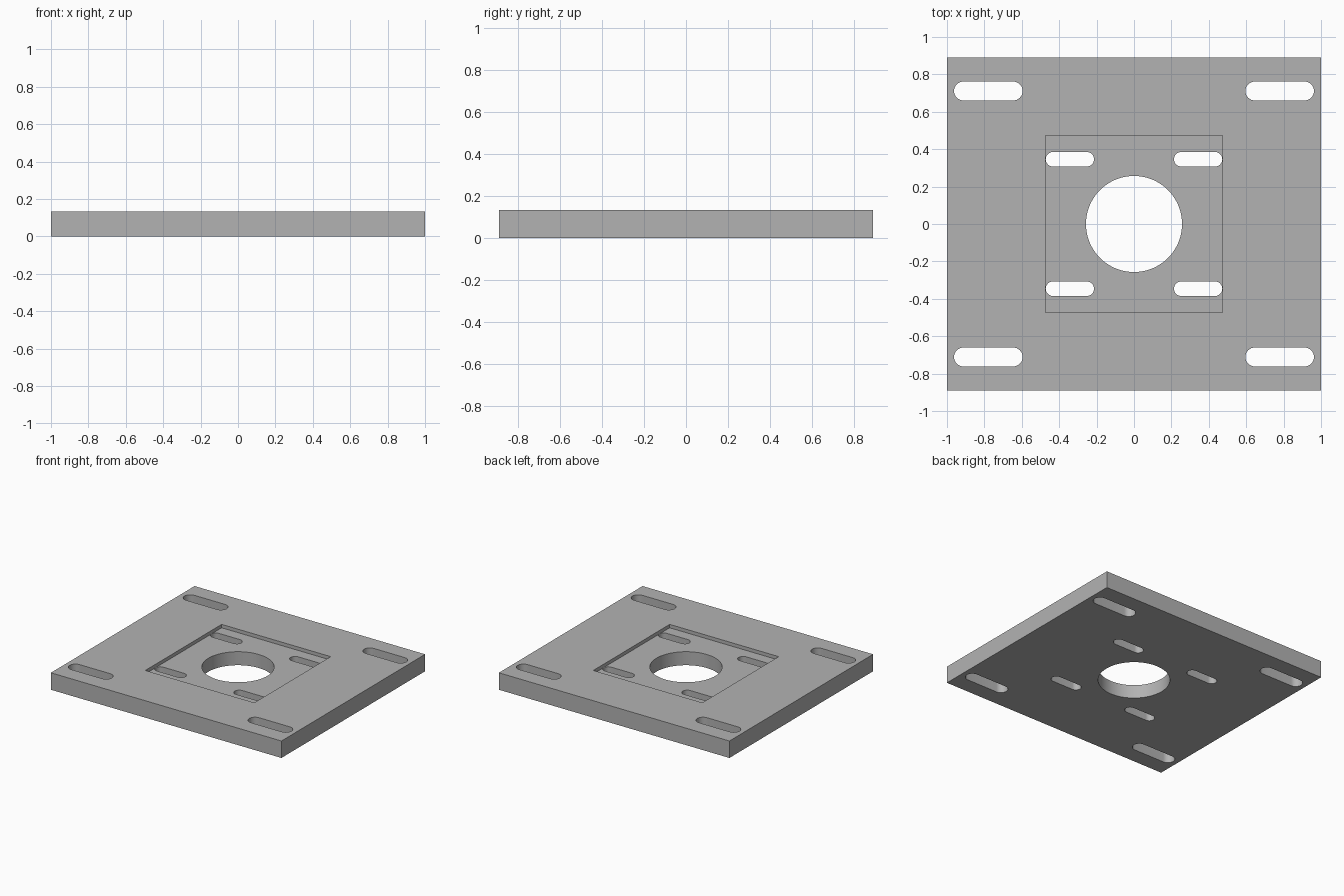
import bpy, bmesh
from math import pi, cos, sin, radians

cube = bpy.data.objects.get("Cube")
if cube:
    bpy.data.objects.remove(cube, do_unlink=True)

THICK = 0.133
POCKET_FLOOR = THICK - 0.027

grey = bpy.data.materials.new("plate grey")
grey.use_nodes = True
colour = (0.45, 0.45, 0.45, 1)
grey.diffuse_color = colour
grey.node_tree.nodes["Principled BSDF"].inputs["Base Color"].default_value = colour


def prism(name, outline, z0, z1):
    """Extrude a flat outline from z0 up to z1."""
    bm = bmesh.new()
    base = bm.faces.new([bm.verts.new((x, y, z0)) for x, y in outline])
    out = bmesh.ops.extrude_face_region(bm, geom=[base])
    top = [v for v in out["geom"] if isinstance(v, bmesh.types.BMVert)]
    bmesh.ops.translate(bm, vec=(0, 0, z1 - z0), verts=top)
    bmesh.ops.recalc_face_normals(bm, faces=bm.faces)
    mesh = bpy.data.meshes.new(name)
    bm.to_mesh(mesh)
    bm.free()
    mesh.materials.append(grey)
    obj = bpy.data.objects.new(name, mesh)
    bpy.context.collection.objects.link(obj)
    return obj


def rectangle(hx, hy):
    return [(-hx, -hy), (hx, -hy), (hx, hy), (-hx, hy)]


def slot(cx, cy, length, width, n=16):
    """Outline with round ends, long along x; a circle if length equals width."""
    r, d = width / 2, (length - width) / 2
    pts = []
    for side in (1, -1):
        start = -pi / 2 if side == 1 else pi / 2
        steps = n + 1 if d > 0 else n
        pts += [(cx + side * d + r * cos(start + pi * i / n),
                 cy + r * sin(start + pi * i / n)) for i in range(steps)]
    return pts


# Main plate
plate = prism("mounting_plate", rectangle(1, 0.89), 0, THICK)

# Shallow square pocket, central bore and two sets of four slots
cutters = [prism("pocket_cutter", rectangle(0.473, 0.473), POCKET_FLOOR, THICK + 0.1),
           prism("bore_cutter", slot(0, 0, 0.514, 0.514, 40), -0.1, THICK + 0.2)]
for sx in (-1, 1):
    for sy in (-1, 1):
        cutters.append(prism("outer_slot_cutter", slot(sx * 0.779, sy * 0.711, 0.367, 0.101),
                             -0.1, THICK + 0.2))
        cutters.append(prism("inner_slot_cutter", slot(sx * 0.343, sy * 0.346, 0.258, 0.078),
                             -0.1, THICK + 0.2))

bpy.ops.object.select_all(action="DESELECT")
bpy.context.view_layer.objects.active = plate
plate.select_set(True)
for cutter in cutters:
    cutter.hide_render = True
    cut = plate.modifiers.new(cutter.name, "BOOLEAN")
    cut.operation, cut.solver, cut.object = "DIFFERENCE", "EXACT", cutter
    bpy.ops.object.modifier_apply(modifier=cut.name)
    bpy.data.objects.remove(cutter, do_unlink=True)

# Smooth round walls, sharp edges elsewhere
bpy.ops.object.shade_smooth_by_angle(angle=radians(30))
